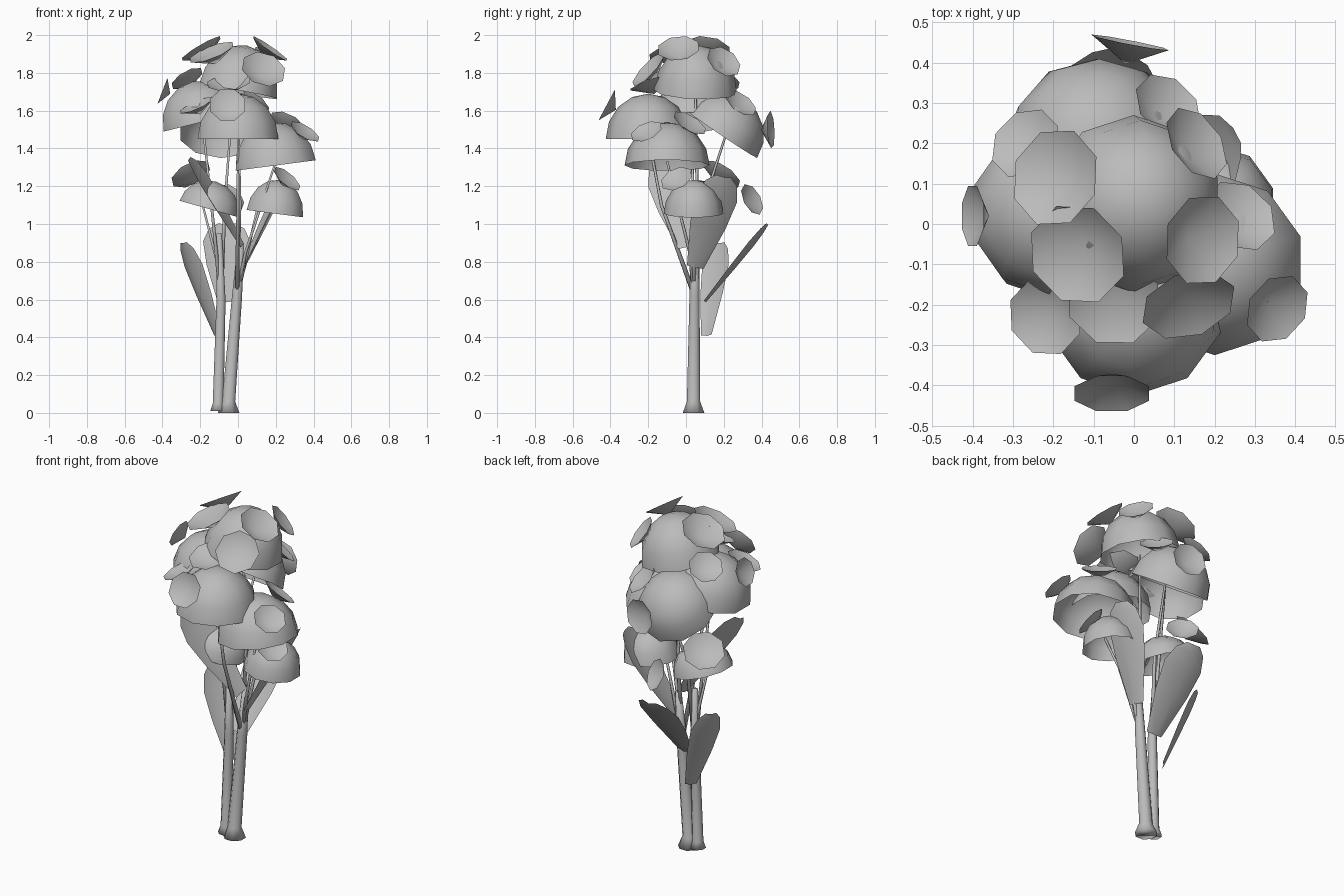
import bpy, bmesh, math
from mathutils import Vector, Matrix

if "Cube" in bpy.data.objects:
    bpy.data.objects.remove(bpy.data.objects["Cube"])

grey = bpy.data.materials.new("plain grey")
grey.use_nodes = True
colour = (0.5, 0.5, 0.5, 1)
grey.diffuse_color = colour
grey.node_tree.nodes["Principled BSDF"].inputs["Base Color"].default_value = colour


def finish(bm, name):
    mesh = bpy.data.meshes.new(name)
    for f in bm.faces:
        f.smooth = True
    bm.to_mesh(mesh)
    bm.free()
    mesh.materials.append(grey)
    obj = bpy.data.objects.new(name, mesh)
    bpy.context.scene.collection.objects.link(obj)


def ring(bm, radius, z, sides):
    return [bm.verts.new((radius * math.cos(t), radius * math.sin(t), z))
            for t in (math.tau * (i + 0.5) / sides for i in range(sides))]


def facing(normal, centre):
    """Matrix that turns local z to the normal and moves to the centre."""
    turn = Vector((0, 0, 1)).rotation_difference(Vector(normal).normalized())
    return Matrix.Translation(centre) @ turn.to_matrix().to_4x4()


def dome(name, centre, normal, radius, height, sides=10, rings=4):
    """Open cap of foliage."""
    bm = bmesh.new()
    angles = [r / rings * math.pi / 2 for r in range(rings)]
    loops = [ring(bm, radius * math.cos(a), height * math.sin(a), sides) for a in angles]
    tip = bm.verts.new((0, 0, height))
    for i in range(sides):
        j = (i + 1) % sides
        for low, high in zip(loops, loops[1:]):
            bm.faces.new((low[i], low[j], high[j], high[i]))
        bm.faces.new((loops[-1][i], loops[-1][j], tip))
    bm.transform(facing(normal, centre))
    finish(bm, name)


def trumpet(name, centre, normal, radius, sides=8):
    """Eight-sided flower, an open cone with its point inwards."""
    bm = bmesh.new()
    rim = ring(bm, radius, 0, sides)
    tip = bm.verts.new((0, 0, -0.55 * radius))
    for i in range(sides):
        bm.faces.new((rim[i], rim[(i + 1) % sides], tip))
    bm.transform(facing(normal, centre))
    finish(bm, name)


def blade(name, base, tip, across, width):
    """Long creased leaf, narrow at the base and widest near the tip."""
    base, tip = Vector(base), Vector(tip)
    along = tip - base
    side = Vector(across)
    side = (side - side.project(along)).normalized() * width / 2
    up = along.cross(side).normalized()
    up *= math.copysign(0.14 * width, up.z)
    outline = [(0, 0.4), (0.45, 0.85), (0.75, 1), (0.92, 0.75), (1, 0.35)]
    bm = bmesh.new()
    rows = [[bm.verts.new(base + along * t + side * w * s + up * w * (abs(s) - 0.5))
             for s in (-1, 0, 1)] for t, w in outline]
    for a, b in zip(rows, rows[1:]):
        for i in range(2):
            bm.faces.new((a[i], a[i + 1], b[i + 1], b[i]))
    finish(bm, name)


def stem(name, points, radii, sides=8):
    """Tapered tube through the points."""
    bm = bmesh.new()
    loops = []
    for p, r in zip(points, radii):
        loops.append(ring(bm, r, 0, sides))
        bmesh.ops.translate(bm, verts=loops[-1], vec=p)
    for low, high in zip(loops, loops[1:]):
        for i in range(sides):
            j = (i + 1) % sides
            bm.faces.new((low[i], low[j], high[j], high[i]))
    bm.faces.new(loops[0][::-1])
    bm.faces.new(loops[-1])
    finish(bm, name)


# Foliage caps
dome("top_cap", (0, 0.05, 1.7), (0.18, 0.04, 1), 0.22, 0.25)
dome("front_cap", (0, -0.2, 1.45), (0, 0, 1), 0.225, 0.24)
dome("left_cap", (0.2, -0.1, 1.31), (-0.13, 0, 1), 0.225, 0.23)
dome("right_cap", (-0.19, 0.03, 1.54), (-0.25, 0, 1), 0.22, 0.22)
dome("back_cap", (-0.09, 0.19, 1.475), (0.03, 0.56, 0.83), 0.225, 0.22)
dome("small_left_cap", (0.195, 0.04, 1.055), (0.13, 0, 1), 0.158, 0.18)
dome("small_right_cap", (-0.155, 0.06, 1.08), (0.28, 0, 1), 0.168, 0.15)

# Flowers on the caps: rim centre, normal, radius
flowers = [
    ((-0.4, 0.02, 1.705), (-0.93, 0, 0.36), 0.08),
    ((-0.27, 0.2, 1.77), (-0.45, 0.4, 0.77), 0.095),
    ((-0.195, 0.115, 1.93), (-0.5, 0.15, 0.85), 0.125),
    ((-0.14, -0.075, 1.91), (-0.35, -0.25, 0.9), 0.13),
    ((0.135, -0.2, 1.82), (0.25, -0.7, 0.65), 0.122),
    ((0.17, -0.04, 1.93), (0.55, -0.1, 0.8), 0.115),
    ((0.155, 0.2, 1.86), (0.65, 0.45, 0.6), 0.1),
    ((-0.055, -0.42, 1.63), (0, -0.88, 0.47), 0.1),
    ((0.355, -0.21, 1.49), (0.5, -0.35, 0.8), 0.09),
    ((0.085, 0.29, 1.64), (0.5, 0.5, 0.7), 0.095),
    ((0.26, 0.02, 1.535), (0.4, 0.5, 0.8), 0.1),
    ((-0.01, 0.45, 1.5), (0.19, 0.98, 0.05), 0.1),
    ((-0.22, -0.23, 1.63), (-0.4, -0.2, 0.9), 0.1),
    ((-0.05, -0.19, 1.75), (-0.1, -0.35, 0.93), 0.12),
    ((0.26, -0.05, 1.24), (0.6, -0.35, 0.7), 0.09),
    ((-0.25, 0.19, 1.265), (-0.4, 0.5, 0.75), 0.115),
    ((-0.045, 0.35, 1.13), (0.5, 0.75, 0.4), 0.09),
]
for i, flower in enumerate(flowers, 1):
    trumpet(f"flower_{i}", *flower)

# Long leaves on the stems
blade("low_right_leaf", (-0.11, 0.11, 0.41), (-0.29, 0.18, 0.9), (0.47, 0.75, 0.15), 0.17)
blade("back_leaf", (-0.06, 0.1, 0.59), (-0.06, 0.43, 1.0), (1, 0, 0), 0.25)
blade("high_right_leaf", (0.02, 0.0, 0.88), (-0.26, -0.13, 1.34), (0.2, 0.9, 0.2), 0.21)
blade("left_leaf", (0.03, 0.05, 0.77), (0.26, 0.2, 1.25), (-0.25, 0.9, -0.25), 0.23)

# Trunks with flared feet
right_fork, left_fork = (-0.09, 0.045, 0.6), (-0.005, 0.045, 0.62)
stem("right_trunk", [(-0.105, 0.04, 0.01), (-0.105, 0.04, 0.05), right_fork, (-0.1, 0.06, 0.95)],
     [0.045, 0.031, 0.026, 0.016])
stem("left_trunk", [(-0.05, 0.04, 0), (-0.05, 0.04, 0.06), left_fork, (0.015, 0.05, 0.9)],
     [0.062, 0.038, 0.029, 0.018])

# Thin branches up into the caps
branches = [
    ("top", left_fork, (0.01, 0.06, 1.1), (0, 0.05, 1.7)),
    ("front", left_fork, (0, -0.13, 1.1), (0, -0.2, 1.47)),
    ("left", left_fork, (0.04, 0.02, 0.85), (0.2, -0.1, 1.33)),
    ("small_left", left_fork, (0.05, 0.04, 0.85), (0.13, 0.04, 1.2)),
    ("back", right_fork, (-0.07, 0.09, 1.1), (-0.04, 0.22, 1.5)),
    ("right", right_fork, (-0.13, 0.04, 1.0), (-0.19, 0.03, 1.56)),
    ("small_right", right_fork, (-0.11, 0.05, 0.8), (-0.2, 0.06, 1.15)),
]
for name, *path in branches:
    stem(f"{name}_branch", path, [0.014, 0.009, 0.006], 6)
